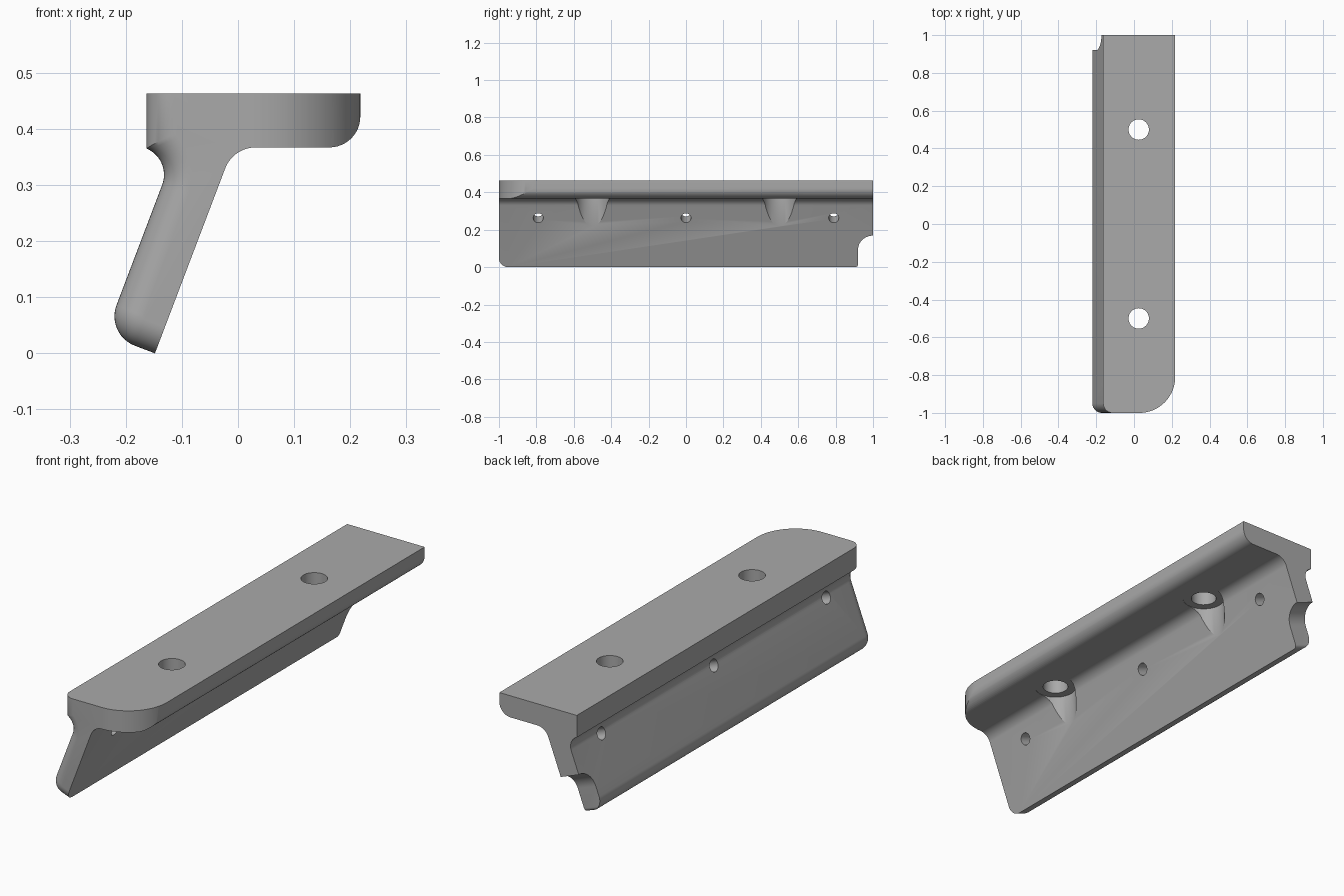
import bpy, bmesh, math
from math import sin, cos, radians, pi
from mathutils import Matrix, Vector

if "Cube" in bpy.data.objects:
    bpy.data.objects.remove(bpy.data.objects["Cube"])

# Main dimensions
LEFT, RIGHT, UNDER, TOP = -0.163, 0.218, 0.367, 0.463
FOOT = Vector((-0.148, 0, 0))            # lower right corner of the web
TILT = radians(20.8)
UP = Vector((sin(TILT), 0, cos(TILT)))   # along the web
OUT = Vector((-cos(TILT), 0, sin(TILT))) # through the web
THICK = 0.0946
END_R = 0.05                             # rounding of the front end


def web_point(s, n, y=0.0):
    return FOOT + UP * s + OUT * n + Vector((0, y, 0))


def arc(cx, cz, r, a0, a1, steps=12):
    return [(cx + r * cos(a0 + (a1 - a0) * i / steps),
             cz + r * sin(a0 + (a1 - a0) * i / steps)) for i in range(steps + 1)]


def section(inset):
    """Cross-section with its left side and foot moved inward."""
    right_r, low_r, neck_r, edge_r = 0.058, 0.056, 0.051, 0.055
    corner_x = FOOT.x + UNDER * math.tan(TILT)
    cx = corner_x + right_r / math.tan((pi / 2 + TILT) / 2)
    foot = web_point(inset, 0)
    pts = [(foot.x, foot.z)]
    # inner fillet, flange underside and rounded outer edge
    pts += arc(cx, UNDER - right_r, right_r, pi - TILT, pi / 2)
    pts += arc(RIGHT - edge_r, UNDER + edge_r, edge_r, -pi / 2, 0)
    pts += [(RIGHT, TOP), (LEFT + inset, TOP)]
    # neck under the flange
    neck = web_point(0.285, THICK + neck_r)
    r = neck_r + inset
    pts += arc(neck.x, neck.z, r, math.acos((LEFT + inset - neck.x) / r), -TILT)
    # rounded foot
    low = web_point(low_r, THICK - low_r)
    pts += arc(low.x, low.z, low_r - inset, pi - TILT, 1.5 * pi - TILT)
    return pts


def mesh_object(name, bm):
    bmesh.ops.recalc_face_normals(bm, faces=bm.faces)
    mesh = bpy.data.meshes.new(name)
    bm.to_mesh(mesh)
    bm.free()
    obj = bpy.data.objects.new(name, mesh)
    bpy.context.collection.objects.link(obj)
    return obj


def loft(name, loops):
    bm = bmesh.new()
    rings = [[bm.verts.new(p) for p in loop] for loop in loops]
    for a, b in zip(rings, rings[1:]):
        for i in range(len(a)):
            j = (i + 1) % len(a)
            bm.faces.new((a[i], a[j], b[j], b[i]))
    bm.faces.new(rings[0])
    bm.faces.new(rings[-1])
    return mesh_object(name, bm)


def cylinder(name, start, end, radius):
    axis = end - start
    turn = axis.to_track_quat('Z', 'Y').to_matrix().to_4x4()
    bm = bmesh.new()
    bmesh.ops.create_cone(bm, cap_ends=True, segments=40, radius1=radius, radius2=radius,
                          depth=axis.length,
                          matrix=Matrix.Translation((start + end) / 2) @ turn)
    return mesh_object(name, bm)


# Angled bracket body
rows = [(-1 + END_R * (1 - cos(t)), END_R * (1 - sin(t)))
        for t in (pi / 2 * i / 10 for i in range(11))] + [(1, 0)]
bracket = loft("angled_bracket", [[(x, y, z) for x, z in section(d)] for y, d in rows])

cutters = []

# Large rounded flange corner
R = 0.19
plan = arc(RIGHT - R, -1 + R, R, -pi / 2, 0, 24)
plan = [(RIGHT - R, -1.1)] + plan + [(0.4, -1 + R), (0.4, -1.1)]
cutters.append(loft("corner_cutter", [[(x, y, z) for x, y in plan] for z in (0.3, 0.6)]))

# Notch at the rear end of the web
notch = [(0.905, -0.1)] + arc(0.905, 0.015, 0.015, -pi / 2, 0, 6)
notch += arc(1.0, 0.1, 0.08, pi, pi / 2, 14) + [(1.1, 0.18), (1.1, -0.1)]
cutters.append(loft("notch_cutter",
                    [[web_point(s, n, y) for y, s in notch] for n in (-0.1, 0.2)]))

# Flange holes with clearance pockets below
for y in (-0.5, 0.5):
    cutters.append(cylinder("flange_hole_cutter", Vector((0.025, y, 0.3)),
                            Vector((0.025, y, 0.6)), 0.054))
    cutters.append(cylinder("pocket_cutter", Vector((0.025, y, 0.05)),
                            Vector((0.025, y, UNDER + 0.001)), 0.09))

# Small holes through the web
for y in (-0.79, 0, 0.79):
    cutters.append(cylinder("web_hole_cutter", web_point(0.281, -0.05, y),
                            web_point(0.281, 0.2, y), 0.027))

bpy.context.view_layer.objects.active = bracket
for cutter in cutters:
    cutter.hide_render = True
    cut = bracket.modifiers.new("cut", 'BOOLEAN')
    cut.operation, cut.solver, cut.object = 'DIFFERENCE', 'EXACT', cutter
    bpy.ops.object.modifier_apply(modifier=cut.name)
    bpy.data.objects.remove(cutter)

# Plain grey finish
grey = bpy.data.materials.new("plain_grey")
grey.use_nodes = True
colour = (0.4, 0.4, 0.4, 1)
grey.diffuse_color = colour
grey.node_tree.nodes["Principled BSDF"].inputs["Base Color"].default_value = colour
bracket.data.materials.clear()
bracket.data.materials.append(grey)

bpy.ops.object.select_all(action='DESELECT')
bracket.select_set(True)
bpy.ops.object.shade_smooth_by_angle(angle=radians(30))
